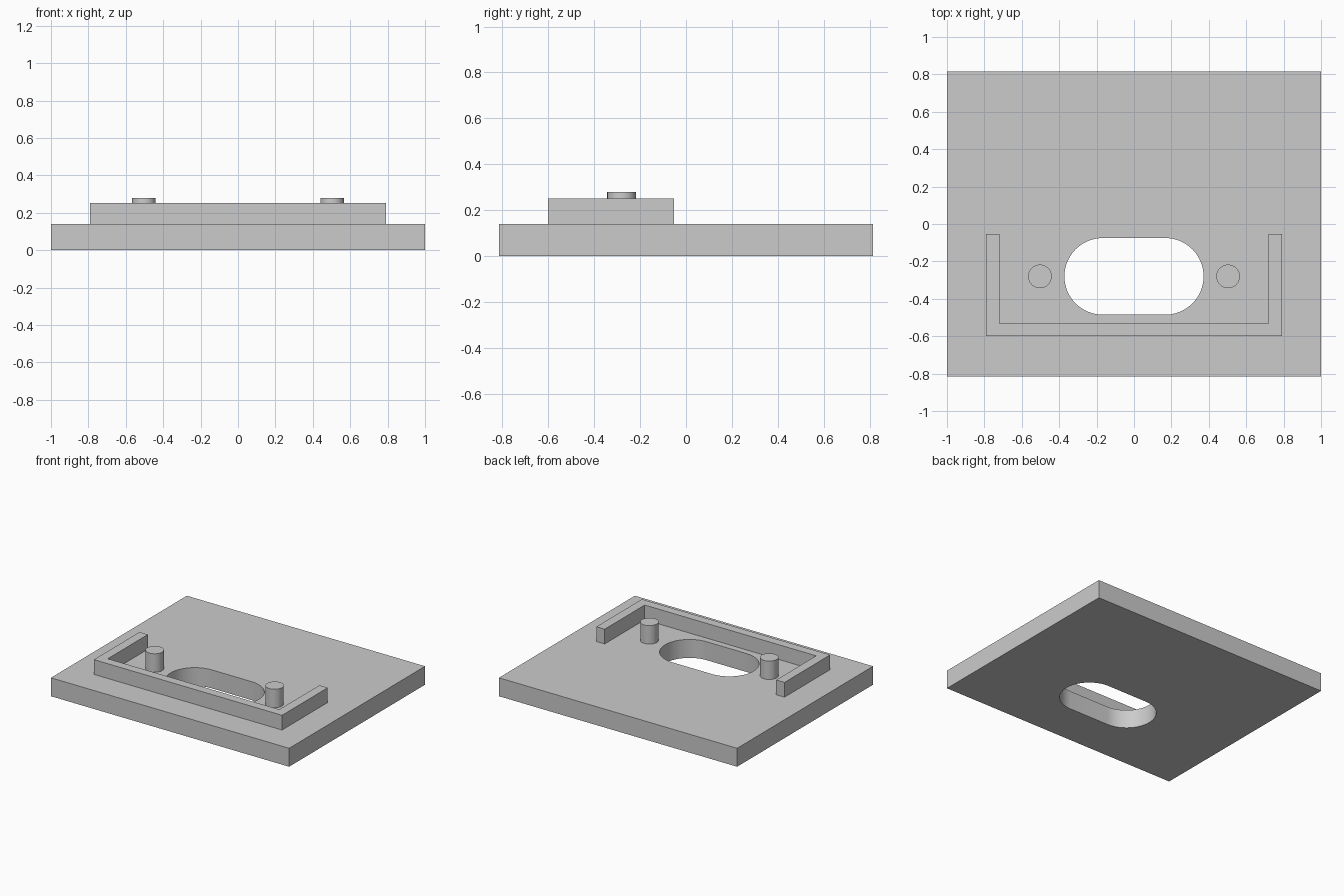
import bpy
import bmesh
from math import cos, sin, pi, radians

if "Cube" in bpy.data.objects:
    bpy.data.objects.remove(bpy.data.objects["Cube"])

grey = bpy.data.materials.new("light_grey")
grey.use_nodes = True
colour = (0.6, 0.6, 0.6, 1)
grey.diffuse_color = colour
grey.node_tree.nodes["Principled BSDF"].inputs["Base Color"].default_value = colour

PLATE_TOP = 0.14
SLOT_Y = -0.28


def prism(name, outline, bottom, top):
    """Extrude a counter-clockwise outline upward into a solid."""
    bm = bmesh.new()
    base = bm.faces.new([bm.verts.new((x, y, bottom)) for x, y in outline])
    side = bmesh.ops.extrude_face_region(bm, geom=[base], use_keep_orig=True)
    raised = [v for v in side["geom"] if isinstance(v, bmesh.types.BMVert)]
    bmesh.ops.translate(bm, verts=raised, vec=(0, 0, top - bottom))
    bmesh.ops.recalc_face_normals(bm, faces=bm.faces)
    mesh = bpy.data.meshes.new(name)
    bm.to_mesh(mesh)
    bm.free()
    obj = bpy.data.objects.new(name, mesh)
    bpy.context.collection.objects.link(obj)
    mesh.materials.append(grey)
    return obj


def activate(obj):
    bpy.ops.object.select_all(action='DESELECT')
    obj.select_set(True)
    bpy.context.view_layer.objects.active = obj


def arc(cx, cy, r, start, sweep, steps):
    return [(cx + r * cos(start + sweep * i / steps),
             cy + r * sin(start + sweep * i / steps)) for i in range(steps + 1)]


# Base plate with a rounded slot cut through it
plate = prism("base_plate", [(-1, -0.815), (1, -0.815), (1, 0.815), (-1, 0.815)],
              0, PLATE_TOP)
slot = (arc(0.167, SLOT_Y, 0.205, -pi / 2, pi, 32)
        + arc(-0.167, SLOT_Y, 0.205, pi / 2, pi, 32))
cutter = prism("slot_cutter", slot, -0.1, PLATE_TOP + 0.1)
cutter.hide_render = True
cut = plate.modifiers.new("slot", 'BOOLEAN')
cut.operation = 'DIFFERENCE'
cut.solver = 'EXACT'
cut.object = cutter
activate(plate)
bpy.ops.object.modifier_apply(modifier=cut.name)
bpy.data.objects.remove(cutter)
bpy.ops.object.shade_smooth_by_angle(angle=radians(30))

# U-shaped wall, open toward the back
right_half = [(0.79, -0.6), (0.79, -0.053), (0.72, -0.053), (0.72, -0.533)]
left_half = [(-x, y) for x, y in reversed(right_half)]
prism("u_shaped_wall", right_half + left_half, PLATE_TOP, 0.252)

# Locating pegs on either side of the slot
for name, x in (("left_peg", 0.503), ("right_peg", -0.503)):
    peg = prism(name, arc(x, SLOT_Y, 0.063, 0, 2 * pi, 48)[:-1], PLATE_TOP, 0.28)
    activate(peg)
    bpy.ops.object.shade_smooth_by_angle(angle=radians(30))
